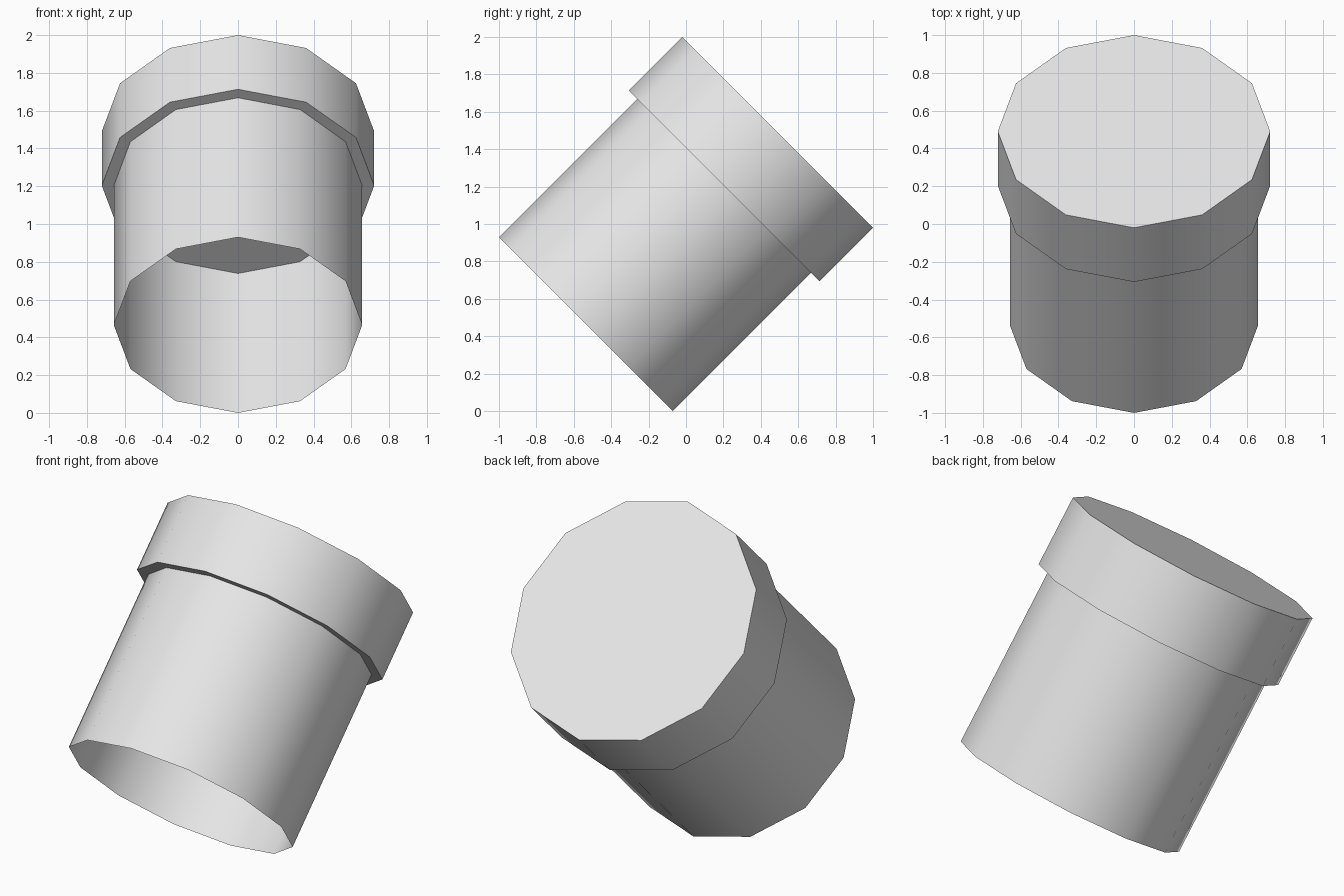
import bpy
import math
from mathutils import Vector

if "Cube" in bpy.data.objects:
    bpy.data.objects.remove(bpy.data.objects["Cube"], do_unlink=True)

grey = bpy.data.materials.new("light grey")
grey.use_nodes = True
colour = (0.8, 0.8, 0.8, 1.0)
grey.diffuse_color = colour
grey.node_tree.nodes["Principled BSDF"].inputs["Base Color"].default_value = colour

# Tilted axis: the open mouth points forward and down
AXIS = Vector((0, 1, 1)).normalized()
MOUTH = Vector((0, -0.535, 0.465))


def barrel(name, radius, start, end, fill):
    """Twelve-sided cylinder between two distances along the axis."""
    bpy.ops.mesh.primitive_cylinder_add(
        vertices=12, radius=radius, depth=end - start, end_fill_type=fill,
        location=MOUTH + AXIS * (start + end) / 2,
        rotation=(-math.pi / 4, 0, 0))
    obj = bpy.context.object
    obj.name = name
    obj.data.materials.append(grey)
    bpy.ops.object.shade_smooth_by_angle(angle=math.radians(40))
    return obj


# Thin open tube
barrel("tube", 0.6576, 0, 1.044, 'NOTHING')
# Solid wider lid, whose underside closes the tube
barrel("lid", 0.7212, 1.044, 1.4496, 'NGON')
